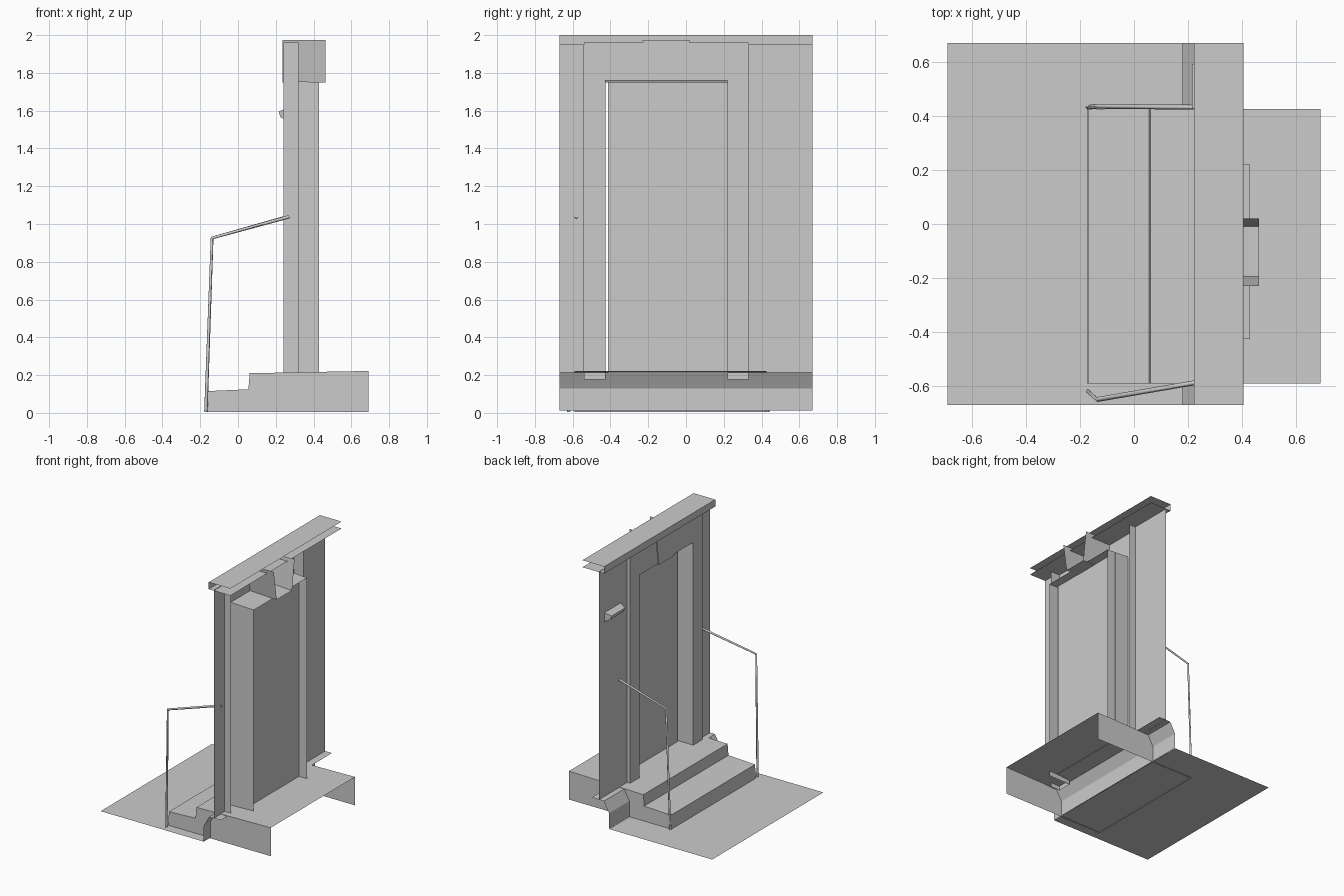
import bpy

if "Cube" in bpy.data.objects:
    bpy.data.objects.remove(bpy.data.objects["Cube"])


def make(name, verts, faces):
    me = bpy.data.meshes.new(name)
    me.from_pydata(verts, [], faces)
    me.update()
    ob = bpy.data.objects.new(name, me)
    bpy.context.collection.objects.link(ob)
    return ob


def strip(name, profile, y0, y1):
    """Extrude an open x-z profile along y."""
    n = len(profile)
    verts = [(x, y, z) for y in (y0, y1) for x, z in profile]
    return make(name, verts, [(i, i + 1, n + i + 1, n + i) for i in range(n - 1)])


def panel(name, x, y0, y1, z0, z1):
    """Upright sheet facing the street (-x)."""
    return make(name, [(x, y0, z0), (x, y0, z1), (x, y1, z1), (x, y1, z0)], [(0, 1, 2, 3)])


def surround(name, levels, base):
    """Join nested door-shaped outlines (x, y0, y1, top) into stepped surfaces."""
    verts, faces = [], []
    for x, y0, y1, top in levels:
        verts += [(x, y0, base), (x, y0, top), (x, y1, top), (x, y1, base)]
    for k in range(0, 4 * (len(levels) - 1), 4):
        for i in range(k, k + 3):
            faces.append((i, i + 1, i + 5, i + 4))
    return make(name, verts, faces)


def rail(name, points):
    cu = bpy.data.curves.new(name, 'CURVE')
    cu.dimensions = '3D'
    cu.bevel_depth = 0.009
    cu.bevel_resolution = 0
    cu.use_fill_caps = True
    sp = cu.splines.new('POLY')
    sp.points.add(len(points) - 1)
    for p, co in zip(sp.points, points):
        p.co = (*co, 1)
    ob = bpy.data.objects.new(name, cu)
    bpy.context.collection.objects.link(ob)
    return ob


# pavement sheet in front of the wall
make("pavement", [(-0.69, -0.67, 0.01), (0.18, -0.67, 0.01),
                  (0.18, 0.67, 0.01), (-0.69, 0.67, 0.01)], [(0, 1, 2, 3)])

# two steps, open underneath and at the back
side = [(-0.175, 0.005), (-0.17, 0.115), (0.055, 0.125), (0.062, 0.21),
        (0.69, 0.222), (0.69, 0.005)]
strip("steps", side[:5], -0.59, 0.425)
for name, y, order in (("step_side_right", -0.59, -1), ("step_side_left", 0.425, 1)):
    make(name, [(x, y, z) for x, z in side], [tuple(range(6))[::order]])

# sloped plinth along the wall foot
strip("plinth", [(0.18, 0.012), (0.18, 0.13), (0.225, 0.21), (0.325, 0.213)], -0.67, 0.67)

# wall panels either side of the door surround
panel("wall_right", 0.265, -0.67, -0.54, 0.21, 1.95)
panel("wall_left", 0.265, 0.33, 0.67, 0.21, 1.95)

# proud door surround with a deep reveal, and the door set inside it
surround("door_surround", [(0.32, -0.54, 0.33, 1.96), (0.24, -0.54, 0.33, 1.96),
                           (0.24, -0.43, 0.22, 1.76), (0.43, -0.425, 0.22, 1.75)], 0.177)
panel("door", 0.36, -0.413, 0.222, 0.21, 1.752)

# cornice: underside, front edge and top
strip("cornice", [(0.405, 1.947), (0.222, 1.947), (0.222, 2.0), (0.405, 2.0)], -0.67, 0.67)

# keystone, open at back and top
key = [(-0.23, 1.975), (-0.195, 1.75), (-0.01, 1.75), (0.02, 1.975)]
make("keystone", [(x, y, z) for x in (0.236, 0.463) for y, z in key],
     [(3, 2, 1, 0), (0, 1, 5, 4), (1, 2, 6, 5), (2, 3, 7, 6)])

# small wall lamp with a tapered front
make("wall_lamp",
     [(0.262, 0.41, 1.545), (0.262, 0.61, 1.545), (0.262, 0.61, 1.615), (0.262, 0.41, 1.615),
      (0.225, 0.43, 1.565), (0.225, 0.59, 1.565), (0.215, 0.59, 1.595), (0.215, 0.43, 1.595)],
     [(4, 7, 6, 5), (0, 4, 5, 1), (2, 6, 7, 3), (0, 3, 7, 4), (1, 5, 6, 2)])

# bent handrails on either side of the steps
rail("handrail_right", [(0.27, -0.58, 1.038), (-0.137, -0.65, 0.926), (-0.17, -0.62, 0.006)])
rail("handrail_left", [(0.262, 0.432, 1.038), (-0.137, 0.436, 0.926), (-0.17, 0.432, 0.006)])
